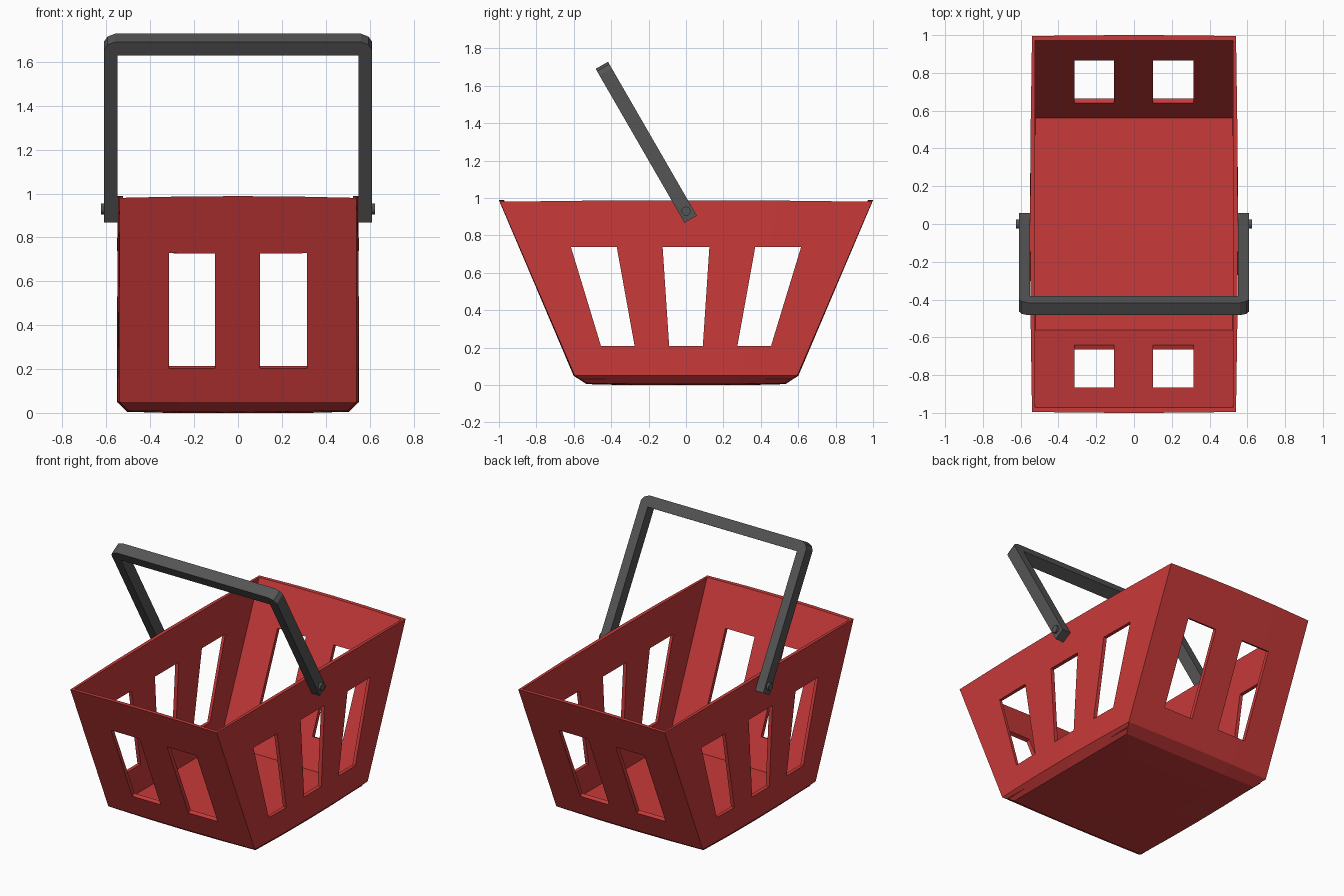
import bpy, bmesh
from math import radians, pi
from mathutils import Matrix, Vector

if "Cube" in bpy.data.objects:
    bpy.data.objects.remove(bpy.data.objects["Cube"], do_unlink=True)


def material(name, color):
    m = bpy.data.materials.new(name)
    m.use_nodes = True
    m.diffuse_color = color
    m.node_tree.nodes["Principled BSDF"].inputs["Base Color"].default_value = color
    return m


RED = material("basket red", (0.58, 0.041, 0.041, 1))
GREY = material("handle grey", (0.09, 0.09, 0.09, 1))


def make_object(name, bm, mat):
    bmesh.ops.recalc_face_normals(bm, faces=bm.faces)
    mesh = bpy.data.meshes.new(name)
    bm.to_mesh(mesh)
    bm.free()
    mesh.materials.append(mat)
    obj = bpy.data.objects.new(name, mesh)
    bpy.context.collection.objects.link(obj)
    return obj


def ring(bm, hx, hy, z, bulge=0.0, lift=0.0, steps=4):
    """Rectangle outline whose sides bow slightly outward."""
    pts = []
    for i in range(steps):
        t = -1 + 2 * i / steps
        b = 1 - t * t
        up = z + lift * b
        pts.append((i, (t * hx, -hy - bulge * b / 2, up)))
        pts.append((i + steps, (hx + bulge * b, t * hy, up)))
        pts.append((i + 2 * steps, (-t * hx, hy + bulge * b / 2, up)))
        pts.append((i + 3 * steps, (-hx - bulge * b, -t * hy, up)))
    return [bm.verts.new(p) for _, p in sorted(pts)]


def loft(bm, rings):
    for a, b in zip(rings, rings[1:]):
        n = len(a)
        for i in range(n):
            j = (i + 1) % n
            bm.faces.new((a[i], a[j], b[j], b[i]))
    bm.faces.new(rings[0][::-1])
    bm.faces.new(rings[-1])


def prism(bm, near, far):
    loft(bm, [[bm.verts.new(p) for p in near], [bm.verts.new(p) for p in far]])


# Basket shell: outside going up, over the rim, inside going down to the floor
bm = bmesh.new()
loft(bm, [
    ring(bm, 0.32, 0.34, 0.0),
    ring(bm, 0.50, 0.53, 0.01, 0.005, -0.005),
    ring(bm, 0.54, 0.595, 0.05, 0.012),
    ring(bm, 0.54, 0.995, 0.98, 0.01, 0.008),
    ring(bm, 0.525, 0.972, 0.98, 0, 0.008),
    ring(bm, 0.525, 0.562, 0.03),
])
basket = make_object("basket", bm, RED)

# Window cutters
bm = bmesh.new()
for bottom, top in (((-0.455, -0.275), (-0.615, -0.37)),
                    ((-0.09, 0.09), (-0.125, 0.125)),
                    ((0.275, 0.455), (0.37, 0.615))):
    outline = [(bottom[0], 0.21), (bottom[1], 0.21), (top[1], 0.737), (top[0], 0.737)]
    prism(bm, *[[(x, y, z) for y, z in outline] for x in (-0.8, 0.8)])

# End windows are cut square to the sloping walls
for end in (-1, 1):
    normal = Vector((0, 0.92 * end, -0.40))
    for x0, x1 in ((-0.315, -0.105), (0.10, 0.315)):
        wall = [Vector((x, y * end, z)) for x, y, z in (
            (x0, 0.665, 0.203), (x1, 0.665, 0.203), (x1, 0.89, 0.727), (x0, 0.89, 0.727))]
        prism(bm, [p - normal * 0.1 for p in wall], [p + normal * 0.1 for p in wall])
cutter = make_object("window_cutter", bm, RED)
cutter.hide_render = True

cut = basket.modifiers.new("windows", "BOOLEAN")
cut.operation = "DIFFERENCE"
cut.solver = "EXACT"
cut.object = cutter
bpy.context.view_layer.objects.active = basket
bpy.ops.object.modifier_apply(modifier=cut.name)
bpy.data.objects.remove(cutter, do_unlink=True)

# Handle: U-shaped profile with clipped corners, tilted forward about the pivot
PIVOT = Vector((0, 0, 0.93))
LOW, HIGH, OUT, INN = -0.05, 0.90, 0.61, 0.55
half = [(INN, LOW), (OUT, LOW), (OUT, HIGH - 0.04), (OUT - 0.015, HIGH - 0.015),
        (OUT - 0.05, HIGH)]
outline = half + [(-x, z) for x, z in reversed(half)]
outline += [(-INN, HIGH - 0.07), (INN, HIGH - 0.07)]
bm = bmesh.new()
prism(bm, *[[(x, y, z) for x, z in outline] for y in (-0.038, 0.038)])
bm.transform(Matrix.Translation(PIVOT) @ Matrix.Rotation(radians(30), 4, "X"))
make_object("handle", bm, GREY)

# Pivot pins
for side, name in ((1, "left_pivot_pin"), (-1, "right_pivot_pin")):
    bm = bmesh.new()
    bmesh.ops.create_cone(bm, cap_ends=True, segments=12, radius1=0.025,
                          radius2=0.025, depth=0.085)
    bm.transform(Matrix.Translation(PIVOT + Vector((0.583 * side, 0, 0)))
                 @ Matrix.Rotation(pi / 2, 4, "Y"))
    make_object(name, bm, GREY)
